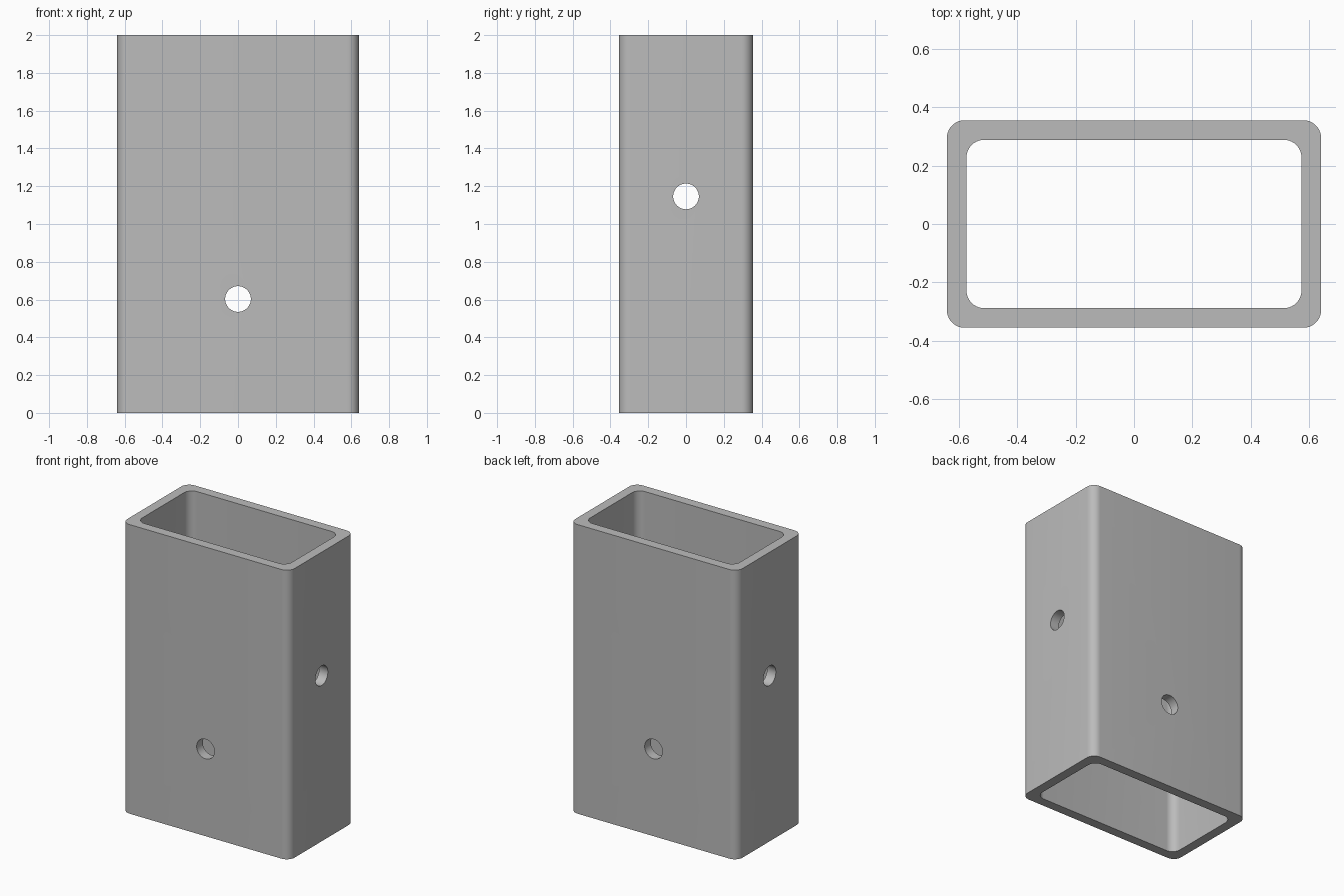
import bpy, bmesh
from math import pi, sin, cos, radians
from mathutils import Matrix

HEIGHT = 2.0
HALF_X, HALF_Y = 0.64, 0.355
WALL = 0.067
CORNER = 0.06
HOLE_RADIUS = 0.068
CORNER_STEPS = 10

default = bpy.data.objects.get("Cube")
if default:
    bpy.data.objects.remove(default, do_unlink=True)

# Single plain grey
grey = bpy.data.materials.new("plain grey")
grey.use_nodes = True
colour = (0.5, 0.5, 0.5, 1.0)
grey.diffuse_color = colour
grey.node_tree.nodes["Principled BSDF"].inputs["Base Color"].default_value = colour


def rounded_rectangle(hx, hy, r):
    """Outline points of a rounded rectangle, anticlockwise."""
    points = []
    for i, (sx, sy) in enumerate([(1, 1), (-1, 1), (-1, -1), (1, -1)]):
        for k in range(CORNER_STEPS + 1):
            a = pi / 2 * (i + k / CORNER_STEPS)
            points.append((sx * (hx - r) + r * cos(a), sy * (hy - r) + r * sin(a)))
    return points


def make_object(name, bm):
    bmesh.ops.recalc_face_normals(bm, faces=bm.faces)
    mesh = bpy.data.meshes.new(name)
    bm.to_mesh(mesh)
    bm.free()
    mesh.materials.append(grey)
    obj = bpy.data.objects.new(name, mesh)
    bpy.context.collection.objects.link(obj)
    return obj


def drill(name, axis, z):
    """Cylinder cutter passing through both opposite walls."""
    bm = bmesh.new()
    turn = Matrix.Translation((0, 0, z)) @ Matrix.Rotation(pi / 2, 4, axis)
    bmesh.ops.create_cone(bm, cap_ends=True, segments=48, radius1=HOLE_RADIUS,
                          radius2=HOLE_RADIUS, depth=3, matrix=turn)
    cutter = make_object(name, bm)
    cutter.hide_render = True
    return cutter


# Rectangular tube: outer and inner outlines joined into closed walls
bm = bmesh.new()
outlines = [rounded_rectangle(HALF_X, HALF_Y, CORNER),
            rounded_rectangle(HALF_X - WALL, HALF_Y - WALL, CORNER)]
rings = [[bm.verts.new((x, y, z)) for x, y in outline]
         for outline, z in [(outlines[0], 0), (outlines[0], HEIGHT),
                            (outlines[1], HEIGHT), (outlines[1], 0)]]
for ring, following in zip(rings, rings[1:] + rings[:1]):
    n = len(ring)
    for i in range(n):
        j = (i + 1) % n
        bm.faces.new((ring[i], ring[j], following[j], following[i]))
tube = make_object("rectangular_tube", bm)

# Cross holes: low through front and back, higher through the sides
cutters = [drill("front_back_hole_cutter", 'X', 0.603),
           drill("side_hole_cutter", 'Y', 1.146)]
for cutter in cutters:
    cut = tube.modifiers.new(cutter.name, 'BOOLEAN')
    cut.operation = 'DIFFERENCE'
    cut.solver = 'EXACT'
    cut.object = cutter

# Bake the holes and drop the cutters
bpy.context.view_layer.update()
graph = bpy.context.evaluated_depsgraph_get()
baked = bpy.data.meshes.new_from_object(tube.evaluated_get(graph))
tube.modifiers.clear()
tube.data = baked
for cutter in cutters:
    bpy.data.objects.remove(cutter, do_unlink=True)

# Smooth corners and hole walls, crisp rims
bpy.ops.object.select_all(action='DESELECT')
tube.select_set(True)
bpy.context.view_layer.objects.active = tube
bpy.ops.object.shade_smooth_by_angle(angle=radians(30))
